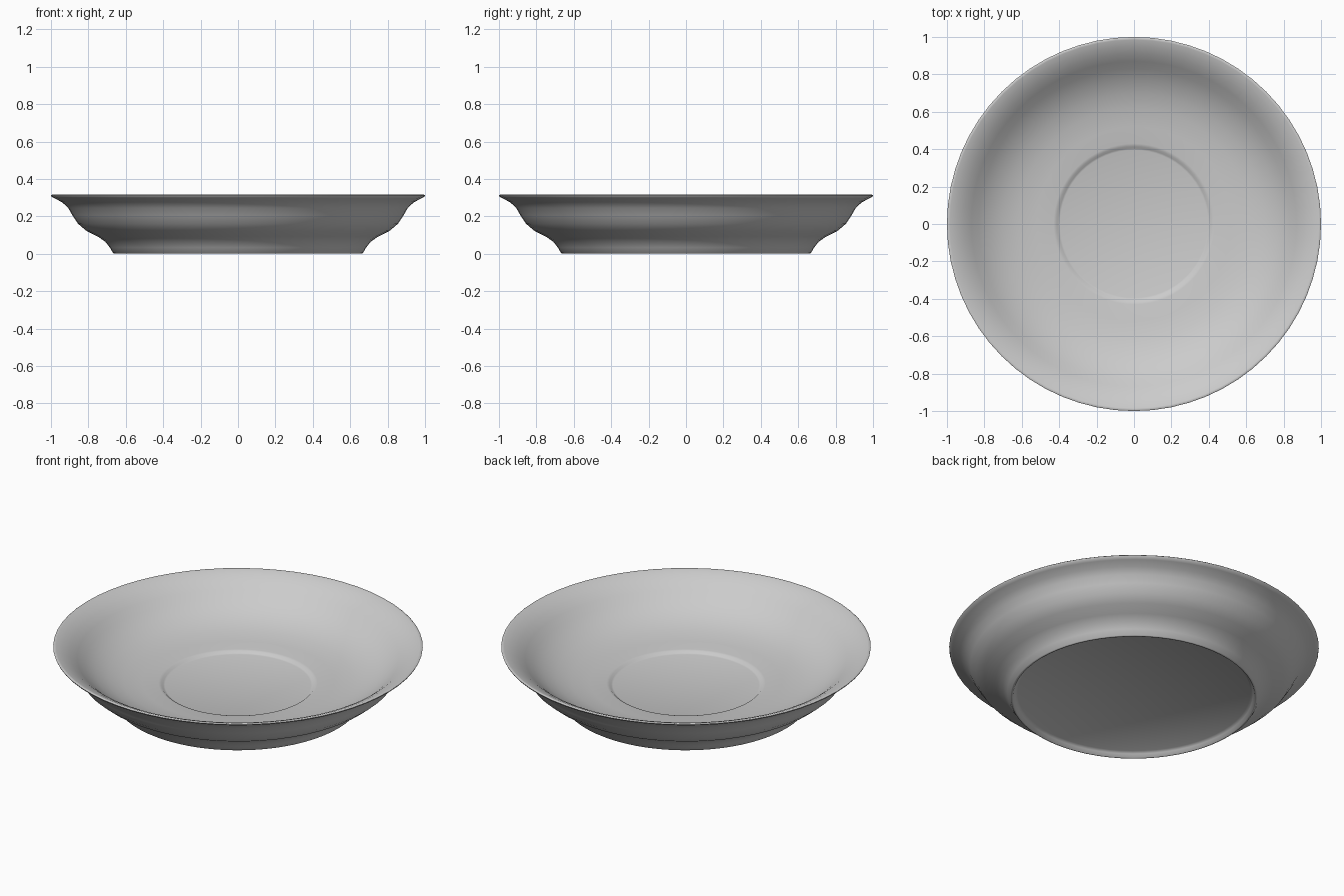
import bpy
import bmesh
from math import radians, tau
from mathutils import Vector

default = bpy.data.objects.get("Cube")
if default:
    bpy.data.objects.remove(default, do_unlink=True)

SEGMENTS = 64

# Half section as (radius, height): upper face outwards, then under face inwards
UPPER = [(0, 0.08), (0.395, 0.08), (0.405, 0.083), (0.415, 0.092), (0.43, 0.095),
         (0.52, 0.102), (0.62, 0.117), (0.70, 0.14), (0.77, 0.172), (0.83, 0.212),
         (0.87, 0.247), (0.91, 0.278), (0.95, 0.3), (0.985, 0.314)]
LIP = [(0.995, 0.316), (1, 0.312), (0.997, 0.305)]
UNDER = [(0.98, 0.296), (0.94, 0.275), (0.908, 0.245), (0.885, 0.205), (0.855, 0.16),
         (0.81, 0.122), (0.75, 0.092), (0.71, 0.065), (0.685, 0.033)]
FOOT = [(0.668, 0.004), (0.662, 0), (0.655, 0.002), (0.645, 0.02), (0.63, 0.03), (0, 0.03)]


def lathe(name, profile):
    """Revolve a half section around the z axis."""
    bm = bmesh.new()
    verts = [bm.verts.new(Vector((r, 0, z))) for r, z in profile]
    edges = [bm.edges.new(pair) for pair in zip(verts, verts[1:])]
    bmesh.ops.spin(bm, geom=verts + edges, cent=(0, 0, 0), axis=(0, 0, 1),
                   angle=tau, steps=SEGMENTS, use_merge=True)
    bmesh.ops.remove_doubles(bm, verts=bm.verts, dist=0.0005)
    bmesh.ops.recalc_face_normals(bm, faces=bm.faces)
    mesh = bpy.data.meshes.new(name)
    bm.to_mesh(mesh)
    bm.free()
    obj = bpy.data.objects.new(name, mesh)
    bpy.context.collection.objects.link(obj)
    return obj


# Saucer with cup well, curved wall, thin lip and recessed foot
saucer = lathe("saucer", UPPER + LIP + UNDER + FOOT)
bpy.ops.object.select_all(action="DESELECT")
saucer.select_set(True)
bpy.context.view_layer.objects.active = saucer
bpy.ops.object.shade_smooth_by_angle(angle=radians(60))
